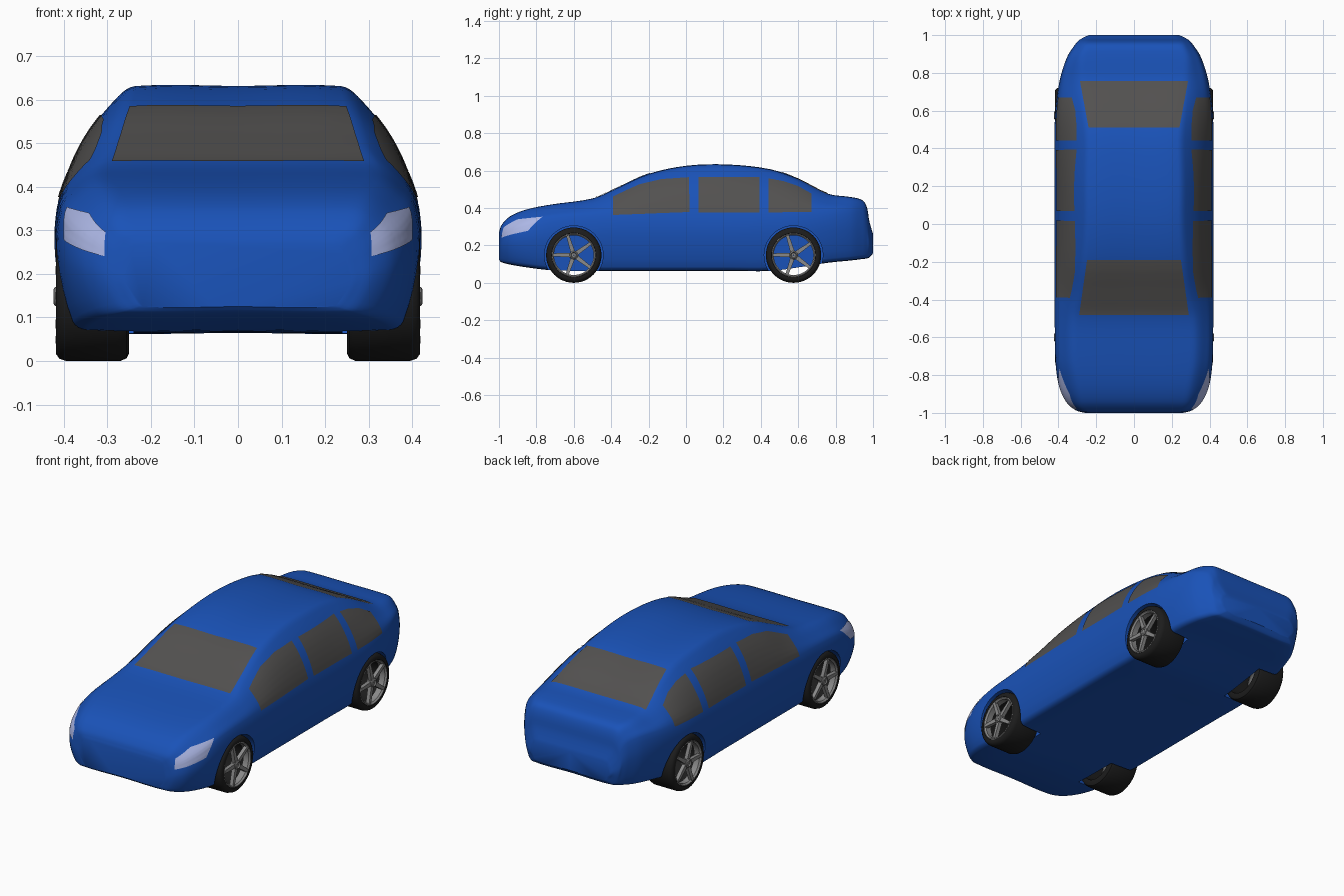
import bpy, bmesh, math
from mathutils import Vector, Matrix
from mathutils.bvhtree import BVHTree

if "Cube" in bpy.data.objects:
    bpy.data.objects.remove(bpy.data.objects["Cube"])


def material(name, rgb):
    m = bpy.data.materials.new(name)
    m.diffuse_color = (*rgb, 1)
    m.use_nodes = True
    m.node_tree.nodes["Principled BSDF"].inputs["Base Color"].default_value = m.diffuse_color
    return m


BLUE = material("blue_paint", (0.01, 0.085, 0.48))
GLASS = material("dark_glass", (0.085, 0.082, 0.08))
LAMP = material("lamp_glass", (0.42, 0.48, 0.8))
RUBBER = material("rubber", (0.012, 0.012, 0.012))
METAL = material("rim_metal", (0.25, 0.25, 0.25))


def make_object(name, bm, mat, mirror=False, angle=40):
    bmesh.ops.recalc_face_normals(bm, faces=bm.faces)
    me = bpy.data.meshes.new(name)
    bm.to_mesh(me)
    bm.free()
    ob = bpy.data.objects.new(name, me)
    bpy.context.collection.objects.link(ob)
    if mat:
        me.materials.append(mat)
    smooth(ob, angle)
    if mirror:
        ob.modifiers.new("mirror", 'MIRROR')
    return ob


def smooth(ob, angle):
    bpy.ops.object.select_all(action='DESELECT')
    ob.select_set(True)
    bpy.context.view_layer.objects.active = ob
    bpy.ops.object.shade_smooth_by_angle(angle=math.radians(angle))


def spline(pts, n):
    """Smooth curve through the points, n steps per span."""
    last = len(pts) - 1
    tan = [(pts[min(i + 1, last)] - pts[max(i - 1, 0)]).normalized() for i in range(last + 1)]
    out = []
    for i in range(last):
        a, b = pts[i], pts[i + 1]
        d = (b - a).length
        for k in range(n):
            t = k / n
            out.append(a * (2*t**3 - 3*t*t + 1) + b * (3*t*t - 2*t**3)
                       + tan[i] * d * (t**3 - 2*t*t + t) + tan[i + 1] * d * (t**3 - t*t))
    return out + [pts[-1]]


# Body: sections y, bottom z, top z, half width, top half width, shoulder z
STATIONS = [
    (-1.0, .125, .27, .26, .23, .22),
    (-.985, .112, .31, .31, .27, .25),
    (-.94, .10, .355, .36, .29, .28),
    (-.85, .085, .392, .398, .31, .31),
    (-.72, .07, .418, .415, .33, .345),
    (-.5, .066, .45, .42, .33, .36),
    (-.38, .066, .50, .42, .305, .365),
    (-.2, .066, .58, .42, .285, .37),
    (0, .066, .623, .42, .275, .37),
    (.22, .066, .63, .42, .275, .37),
    (.45, .066, .605, .42, .27, .38),
    (.6, .085, .553, .415, .28, .385),
    (.76, .11, .475, .392, .29, .39),
    (.88, .122, .458, .355, .285, .39),
    (.945, .13, .44, .315, .26, .37),
    (.968, .133, .40, .295, .25, .335),
    (.98, .138, .33, .28, .24, .275),
    (1.0, .16, .26, .24, .21, .23),
]


def half_section(y, zb, zt, w, wt, zs):
    h = zt - zs
    pts = [(0, zb), (.84*w, zb), (.92*w, zb + .02), (w, zb + .6*(zs - zb)), (.975*w, zs),
           ((.975*w + wt) / 2 + .05*h, zs + .52*h), (wt, zt - .09*h), (wt - .04, zt), (0, zt)]
    return [Vector((x, y, z)) for x, z in pts]


lines = [spline(list(l), 4) for l in zip(*[half_section(*s) for s in STATIONS])]
bm = bmesh.new()
rings = []
for sec in zip(*lines):
    half = spline(list(sec), 4)
    ring = half + [Vector((-p.x, p.y, p.z)) for p in half[-2:0:-1]]
    rings.append([bm.verts.new(p) for p in ring])
for a, b in zip(rings, rings[1:]):
    for i in range(len(a)):
        j = (i + 1) % len(a)
        bm.faces.new((a[i], a[j], b[j], b[i]))
bm.faces.new(rings[0])
bm.faces.new(rings[-1])
body = make_object("body", bm, BLUE)

# Wheel arches
WHEELS = {"front": -.6, "rear": .575}
AXLE = .148
for end, y in WHEELS.items():
    for side in (-1, 1):
        bm = bmesh.new()
        bmesh.ops.create_cone(bm, cap_ends=True, segments=48, radius1=.157, radius2=.157, depth=.3,
                              matrix=Matrix.Translation((side*.39, y, AXLE)) @ Matrix.Rotation(math.pi/2, 4, 'Y'))
        cutter = make_object("arch_cutter", bm, BLUE)
        cutter.hide_render = True
        mod = body.modifiers.new("arch", 'BOOLEAN')
        mod.operation, mod.object = 'DIFFERENCE', cutter
        bpy.context.view_layer.objects.active = body
        bpy.ops.object.modifier_apply(modifier=mod.name)
        bpy.data.objects.remove(cutter)
smooth(body, 40)

# Windows and lamps: patches laid on the body skin
tree = BVHTree.FromPolygons([v.co for v in body.data.vertices], [p.vertices for p in body.data.polygons])


def resample(pts, n):
    pts = [Vector(p) for p in pts]
    lens = [(b - a).length for a, b in zip(pts, pts[1:])]
    out = []
    for k in range(n + 1):
        d, i = sum(lens) * k / n, 0
        while i < len(lens) - 1 and d > lens[i]:
            d -= lens[i]
            i += 1
        out.append(pts[i].lerp(pts[i + 1], min(1, d / lens[i])))
    return out


def patch(name, low, high, direction, mat, mirror, n=20):
    d = Vector(direction).normalized()
    a, b = resample(low, n), resample(high, n)
    bm = bmesh.new()
    grid = []
    for j in range(n + 1):
        row = []
        for p, q in zip(a, b):
            s = p.lerp(q, j / n)
            loc, nor, _, _ = tree.ray_cast(s + d, -d)
            row.append(bm.verts.new(loc + nor * .003 if loc else s))
        grid.append(row)
    for r, s in zip(grid, grid[1:]):
        for i in range(n):
            bm.faces.new((r[i], r[i + 1], s[i + 1], s[i]))
    make_object(name, bm, mat, mirror)


def side_window(name, low, high):
    patch(name, [(0, *p) for p in low], [(0, *p) for p in high], (1, 0, 0), GLASS, True)


side_window("front_side_window", [(-.39, .362), (.02, .378)],
            [(-.39, .46), (-.25, .525), (-.13, .553), (.015, .563)])
side_window("middle_side_window", [(.068, .376), (.393, .376)], [(.068, .563), (.393, .563)])
side_window("rear_side_window", [(.442, .376), (.67, .378)],
            [(.442, .556), (.52, .542), (.6, .515), (.67, .475)])
patch("windshield", [(-.29, -.48, .4), (.29, -.48, .4)], [(-.248, -.19, .4), (.248, -.19, .4)],
      (0, 0, 1), GLASS, False)
patch("rear_window", [(-.24, .51, .4), (.24, .51, .4)], [(-.285, .755, .4), (.285, .755, .4)],
      (0, 0, 1), GLASS, False)
patch("headlight", [(.29, -.97, .24), (.392, -.84, .277)],
      [(.29, -.96, .295), (.35, -.91, .338), (.385, -.76, .352)], (.7, -.7, 0), LAMP, True)


# Wheels
def lathe(name, profile, y, mat, segments=48):
    """Closed ring from (x, radius) points turned about the axle."""
    bm = bmesh.new()
    rings = []
    for k in range(segments):
        t = 2 * math.pi * k / segments
        rings.append([bm.verts.new((x, y + r*math.sin(t), AXLE + r*math.cos(t))) for x, r in profile])
    for k in range(segments):
        a, b = rings[k], rings[(k + 1) % segments]
        for i in range(len(profile)):
            j = (i + 1) % len(profile)
            bm.faces.new((a[i], a[j], b[j], b[i]))
    make_object(name, bm, mat, True)


for end, y in WHEELS.items():
    lathe(end + "_tire", [(.25, .112), (.25, .13), (.256, .142), (.27, .148), (.395, .148), (.41, .143),
                          (.418, .132), (.418, .118), (.41, .11), (.27, .108)], y, RUBBER)
    lathe(end + "_rim", [(.38, .106), (.38, .112), (.416, .118), (.418, .113), (.41, .106)], y, METAL)
    lathe(end + "_hub", [(.39, .002), (.39, .024), (.42, .022), (.424, .016), (.418, .012), (.418, .002)],
          y, METAL)
    # Five tapered spokes
    bm = bmesh.new()
    for k in range(5):
        turn = Matrix.Translation((0, y, AXLE)) @ Matrix.Rotation(2*math.pi*k/5 + .3, 4, 'X')
        v = bmesh.ops.create_cube(bm, size=1)["verts"]
        for vert in v:
            c = vert.co
            outer = c.z > 0
            vert.co = turn @ Vector((.405 + c.x*.02 + (.004 if outer else 0),
                                     c.y * (.016 if outer else .024), .111 if outer else .015))
    make_object(end + "_spokes", bm, METAL, True)
